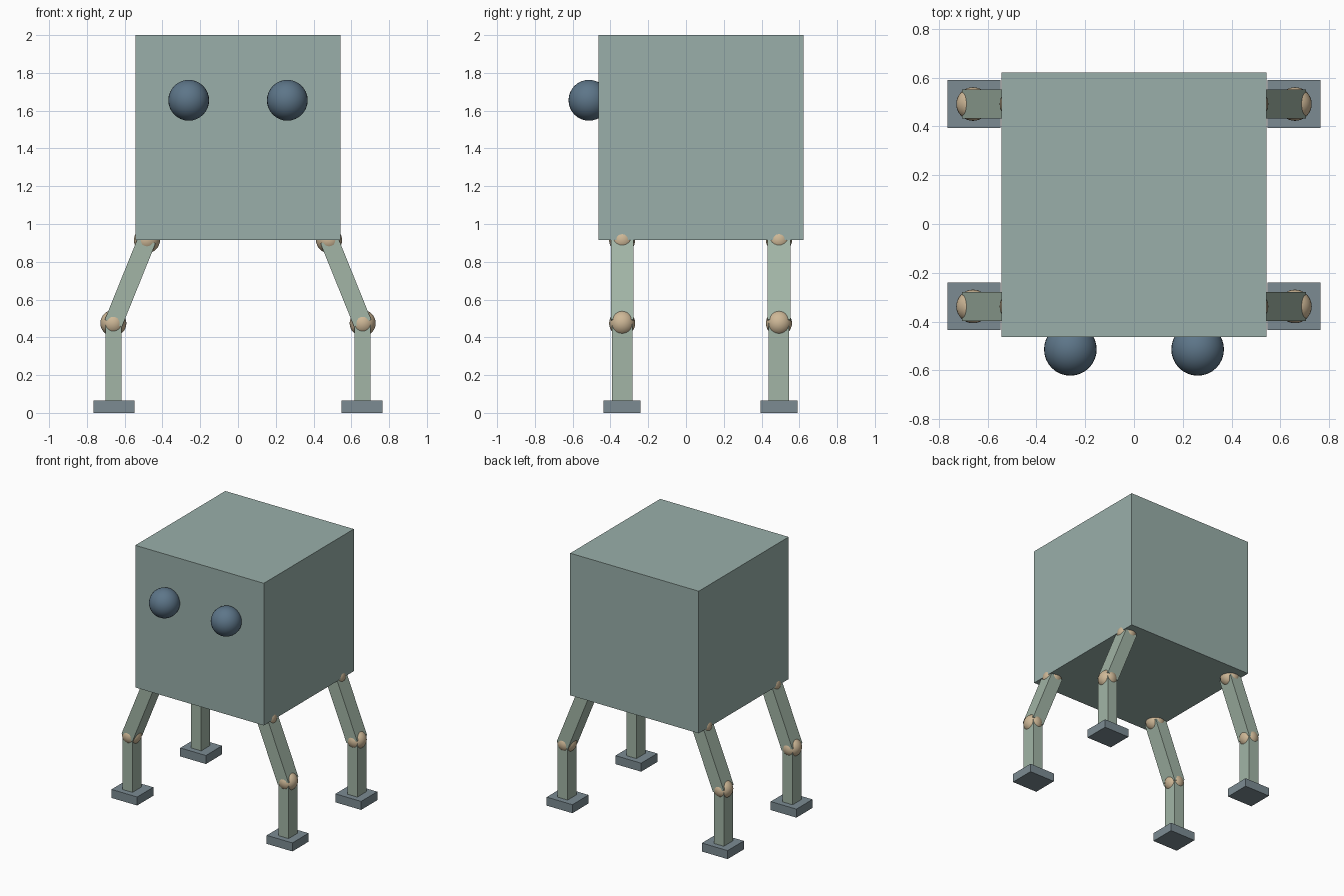
import bpy
from mathutils import Vector

if "Cube" in bpy.data.objects:
    bpy.data.objects.remove(bpy.data.objects["Cube"])


def material(name, rgb):
    m = bpy.data.materials.new(name)
    m.diffuse_color = (*rgb, 1)
    m.use_nodes = True
    m.node_tree.nodes["Principled BSDF"].inputs["Base Color"].default_value = m.diffuse_color
    return m


BODY = material("body_teal", (0.32, 0.43, 0.40))
LEG = material("leg_green", (0.36, 0.46, 0.38))
FOOT = material("foot_slate", (0.20, 0.26, 0.29))
EYE = material("eye_blue", (0.11, 0.18, 0.25))
JOINT = material("joint_tan", (0.62, 0.48, 0.31))


def finish(name, mat):
    ob = bpy.context.object
    ob.name = name
    ob.data.materials.append(mat)
    return ob


def box(name, centre, size, mat):
    bpy.ops.mesh.primitive_cube_add(size=1, location=centre)
    ob = finish(name, mat)
    ob.scale = size
    return ob


def ball(name, centre, radius, mat):
    bpy.ops.mesh.primitive_uv_sphere_add(segments=32, ring_count=16, radius=radius, location=centre)
    bpy.ops.object.shade_smooth()
    return finish(name, mat)


def beam(name, a, b, thick, wide, mat):
    """Box running from a to b in the xz plane."""
    a, b = Vector(a), Vector(b)
    d = b - a
    ob = box(name, (a + b) / 2, (thick, wide, d.length), mat)
    ob.rotation_euler = Vector((0, 0, 1)).rotation_difference(d).to_euler()
    return ob


# Body
box("body", (0, 0.079, 1.457), (1.086, 1.086, 1.086), BODY)

for side, s in (("left", -1), ("right", 1)):
    # Eyes
    ball(f"{side}_eye", (s * 0.261, -0.514, 1.655), 0.108, EYE)

    # Legs: hip, upper leg, knee, lower leg, foot
    for end, y in (("front", -0.338), ("back", 0.492)):
        tag = f"{end}_{side}"
        hip = (s * 0.482, y, 0.915)
        knee = (s * 0.66, y, 0.475)
        ball(f"{tag}_hip", hip, 0.069, JOINT)
        beam(f"{tag}_upper_leg", knee, hip, 0.098, 0.12, LEG)
        ball(f"{tag}_knee", knee, 0.069, JOINT)
        beam(f"{tag}_lower_leg", (s * 0.66, y, 0.04), knee, 0.085, 0.109, LEG)
        box(f"{tag}_foot", (s * 0.656, y, 0.0325), (0.217, 0.195, 0.065), FOOT)
